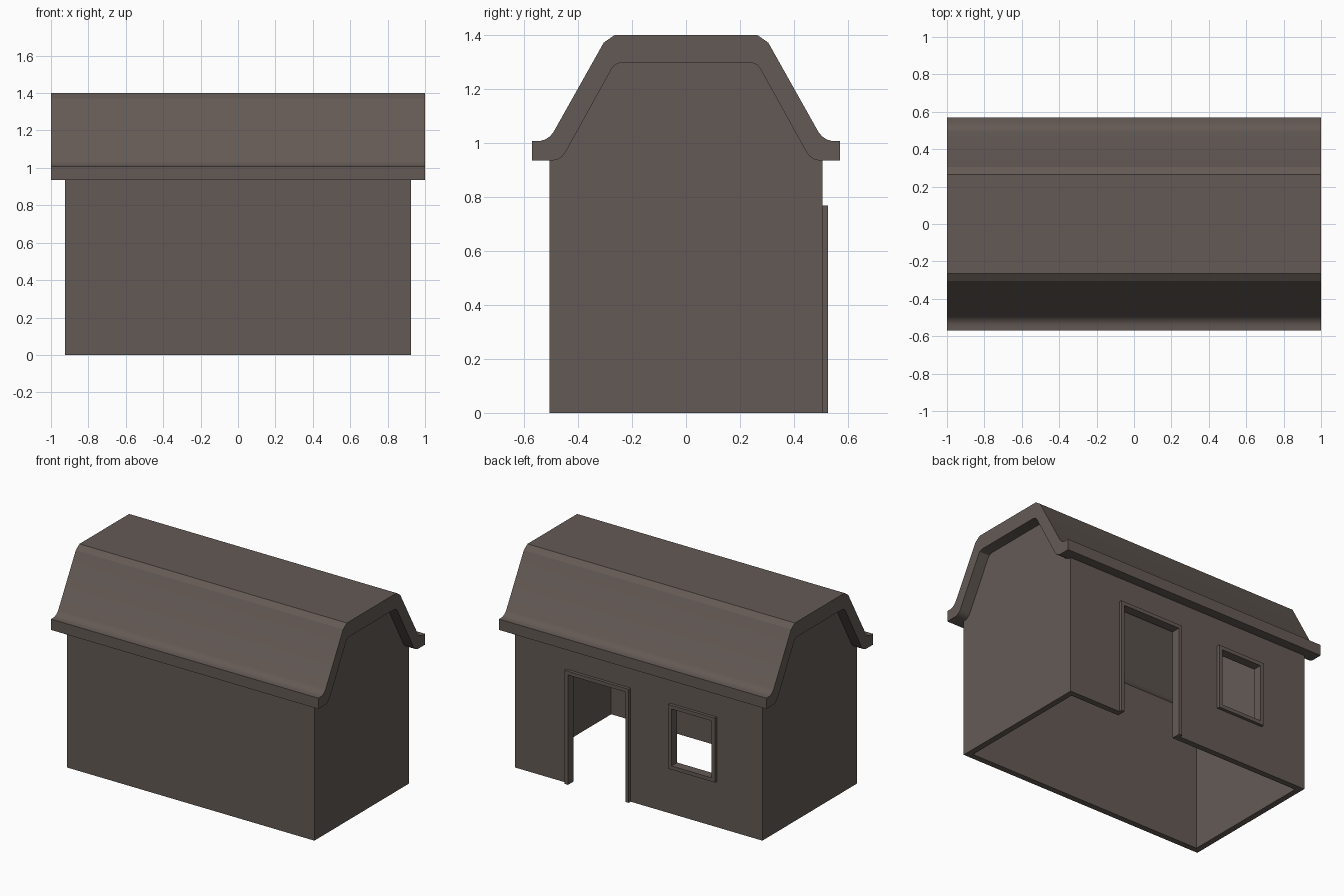
import bpy, bmesh, math

if "Cube" in bpy.data.objects:
    bpy.data.objects.remove(bpy.data.objects["Cube"])

brown = bpy.data.materials.new("dark_brown")
brown.diffuse_color = (0.127, 0.102, 0.091, 1)
brown.use_nodes = True
brown.node_tree.nodes["Principled BSDF"].inputs["Base Color"].default_value = brown.diffuse_color


def prism(name, pts, half):
    """Extrude a closed (y, z) outline along x from -half to half."""
    bm = bmesh.new()
    face = bm.faces.new([bm.verts.new((-half, y, z)) for y, z in pts])
    ext = bmesh.ops.extrude_face_region(bm, geom=[face])
    verts = [v for v in ext["geom"] if isinstance(v, bmesh.types.BMVert)]
    bmesh.ops.translate(bm, verts=verts, vec=(2 * half, 0, 0))
    return finish(name, bm)


def box(name, x, y, z):
    bm = bmesh.new()
    bmesh.ops.create_cube(bm, size=1)
    for v in bm.verts:
        v.co = [r[0] if c < 0 else r[1] for c, r in zip(v.co, (x, y, z))]
    return finish(name, bm)


def finish(name, bm):
    bmesh.ops.recalc_face_normals(bm, faces=bm.faces[:])
    me = bpy.data.meshes.new(name)
    bm.to_mesh(me)
    bm.free()
    me.materials.append(brown)
    ob = bpy.data.objects.new(name, me)
    bpy.context.collection.objects.link(ob)
    return ob


def cut(ob, cutter):
    mod = ob.modifiers.new("cut", 'BOOLEAN')
    mod.operation, mod.object, mod.solver = 'DIFFERENCE', cutter, 'EXACT'
    bpy.context.view_layer.objects.active = ob
    bpy.ops.object.modifier_apply(modifier=mod.name)
    bpy.data.objects.remove(cutter)


def mirrored(half):
    return half + [(-y, z) for y, z in reversed(half)]


# Roof: gambrel shell with flared eaves
outer = [(0.57, 0.935), (0.57, 1.008), (0.54, 1.008), (0.522, 1.013), (0.505, 1.024),
         (0.492, 1.039), (0.305, 1.372), (0.265, 1.40)]
inner = [(0.495, 0.935), (0.475, 0.940), (0.458, 0.951), (0.447, 0.965),
         (0.277, 1.272), (0.265, 1.289), (0.243, 1.298)]
roof = prism("roof", mirrored(outer) + mirrored(inner)[::-1], 1.0)
bpy.ops.object.select_all(action='DESELECT')
roof.select_set(True)
bpy.context.view_layer.objects.active = roof
bpy.ops.object.shade_smooth_by_angle(angle=math.radians(25))

# Walls: gabled body, hollow and open underneath, tops buried in the roof
wall = [(0.505, 0), (0.505, 0.945)] + [(y + 0.008, z + 0.008) for y, z in inner[1:]]
walls = prism("walls", mirrored(wall), 0.925)
cut(walls, box("room_cutter", (-0.885, 0.885), (-0.465, 0.465), (-0.1, 1.5)))

# Door and window: opening through the back wall plus a raised frame
W = 0.025
for name, x0, x1, z0, z1 in (("door", 0.06, 0.54, 0, 0.768),
                             ("window", -0.585, -0.235, 0.31, 0.745)):
    low = z0 + W if z0 else -0.1
    hole = ((x0 + W, x1 - W), (0.4, 0.6), (low, z1 - W))
    cut(walls, box("opening_cutter", *hole))
    frame = box(name + "_frame", (x0, x1), (0.505, 0.526), (z0, z1))
    cut(frame, box("frame_cutter", *hole))
